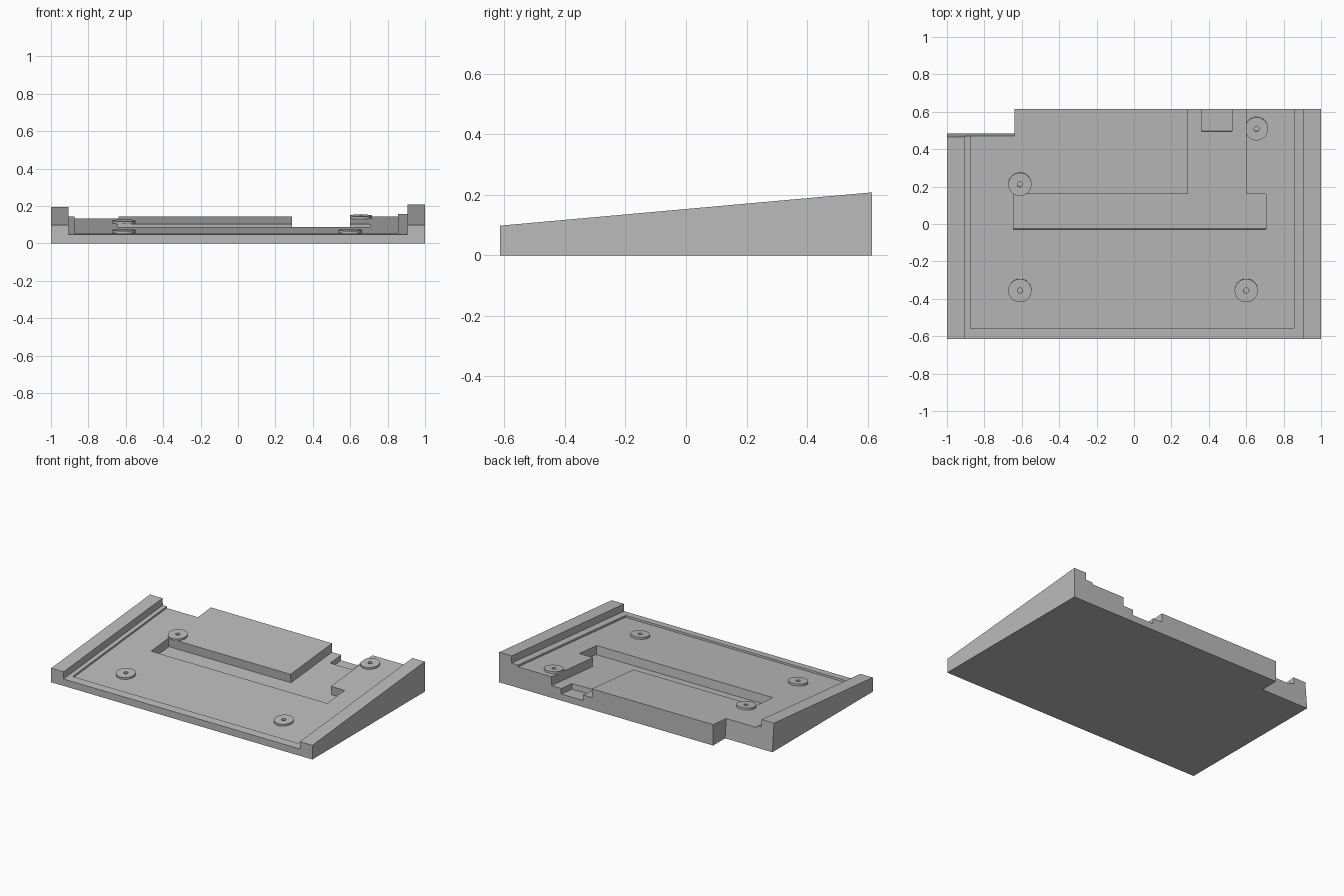
import bpy, bmesh, math
from mathutils import Matrix

if "Cube" in bpy.data.objects:
    bpy.data.objects.remove(bpy.data.objects["Cube"], do_unlink=True)

grey = bpy.data.materials.new("plain grey")
grey.use_nodes = True
colour = (0.5, 0.5, 0.5, 1)
grey.diffuse_color = colour
grey.node_tree.nodes["Principled BSDF"].inputs["Base Color"].default_value = colour

# Tilted working frame lying on the sloping top
HALF, FRONT_Z, BACK_Z = 0.615, 0.098, 0.208
TILT = math.atan2(BACK_Z - FRONT_Z, 2 * HALF)
FRAME = Matrix.Translation((0, 0, (FRONT_Z + BACK_Z) / 2)) @ Matrix.Rotation(TILT, 4, 'X')
FLOOR, RECESS, POCKET, NOTCH = -0.05, -0.063, -0.124, -0.162


def along(y, w):
    """Slope distance of a point at plan position y and normal offset w."""
    return (y + w * math.sin(TILT)) / math.cos(TILT)


def extrude(name, points, direction):
    bm = bmesh.new()
    face = bm.faces.new([bm.verts.new(p) for p in points])
    top = bmesh.ops.extrude_face_region(bm, geom=[face])
    verts = [v for v in top["geom"] if isinstance(v, bmesh.types.BMVert)]
    bmesh.ops.translate(bm, vec=direction, verts=verts)
    bmesh.ops.recalc_face_normals(bm, faces=bm.faces)
    mesh = bpy.data.meshes.new(name)
    bm.to_mesh(mesh)
    bm.free()
    obj = bpy.data.objects.new(name, mesh)
    bpy.context.collection.objects.link(obj)
    mesh.materials.append(grey)
    return obj


def prism(name, outline, top, bottom, height=0.3):
    """Plan outline drawn at offset top, run from offset bottom upwards."""
    obj = extrude(name, [(x, along(y, top), bottom) for x, y in outline], (0, 0, height))
    obj.matrix_world = FRAME
    return obj


def box(x0, x1, y0, y1):
    return [(x0, y0), (x1, y0), (x1, y1), (x0, y1)]


def cut(obj, cutter):
    cutter.hide_render = True
    mod = obj.modifiers.new("cut", 'BOOLEAN')
    mod.operation, mod.solver, mod.object = 'DIFFERENCE', 'EXACT', cutter
    bpy.context.view_layer.objects.active = obj
    bpy.ops.object.modifier_apply(modifier=mod.name)


# Wedge body
profile = [(-HALF, 0), (HALF, 0), (HALF, BACK_Z), (-HALF, FRONT_Z)]
base = extrude("wedge_base", [(-1, y, z) for y, z in profile], (2, 0, 0))

# Bed between the rails, shallow recess, stepped pocket with rear channel, rear notch
BACK = 0.8
pocket = prism("pocket_cutter", [
    (-0.645, -0.03), (0.705, -0.03), (0.705, 0.16), (0.60, 0.16),
    (0.60, BACK), (0.29, BACK), (0.29, 0.16), (-0.645, 0.16)], RECESS, POCKET)
cutters = [
    prism("bed_cutter", box(-0.905, 0.905, -BACK, BACK), 0, FLOOR),
    prism("recess_cutter", box(-0.875, 0.855, -0.56, BACK), FLOOR, RECESS),
    pocket,
    prism("notch_cutter", box(0.36, 0.525, 0.495, BACK), POCKET, NOTCH),
    prism("corner_cutter", box(-1.2, -0.638, 0.466, BACK), 0, -0.4, 0.6),
]
for cutter in cutters:
    cut(base, cutter)


# Round mounting bosses with small centre holes
def circle(x, y, r, n):
    return [(x + r * math.cos(2 * math.pi * i / n), y + r * math.sin(2 * math.pi * i / n))
            for i in range(n)]


bosses = {"front_right": (-0.61, -0.355), "front_left": (0.60, -0.355),
          "back_right": (-0.61, 0.213), "back_left": (0.655, 0.51)}
for label, (x, y) in bosses.items():
    boss = prism(label + "_boss", circle(x, y, 0.062, 48), RECESS, RECESS, 0.0135)
    hole = prism(label + "_hole_cutter", circle(x, y, 0.014, 24), RECESS, RECESS - 0.01, 0.1)
    cut(boss, hole)
    if label == "back_left":
        cut(boss, pocket)
    cutters.append(hole)
    bpy.context.view_layer.objects.active = boss
    bpy.ops.object.select_all(action='DESELECT')
    boss.select_set(True)
    bpy.ops.object.shade_smooth_by_angle(angle=math.radians(30))

for cutter in cutters:
    bpy.data.objects.remove(cutter, do_unlink=True)
